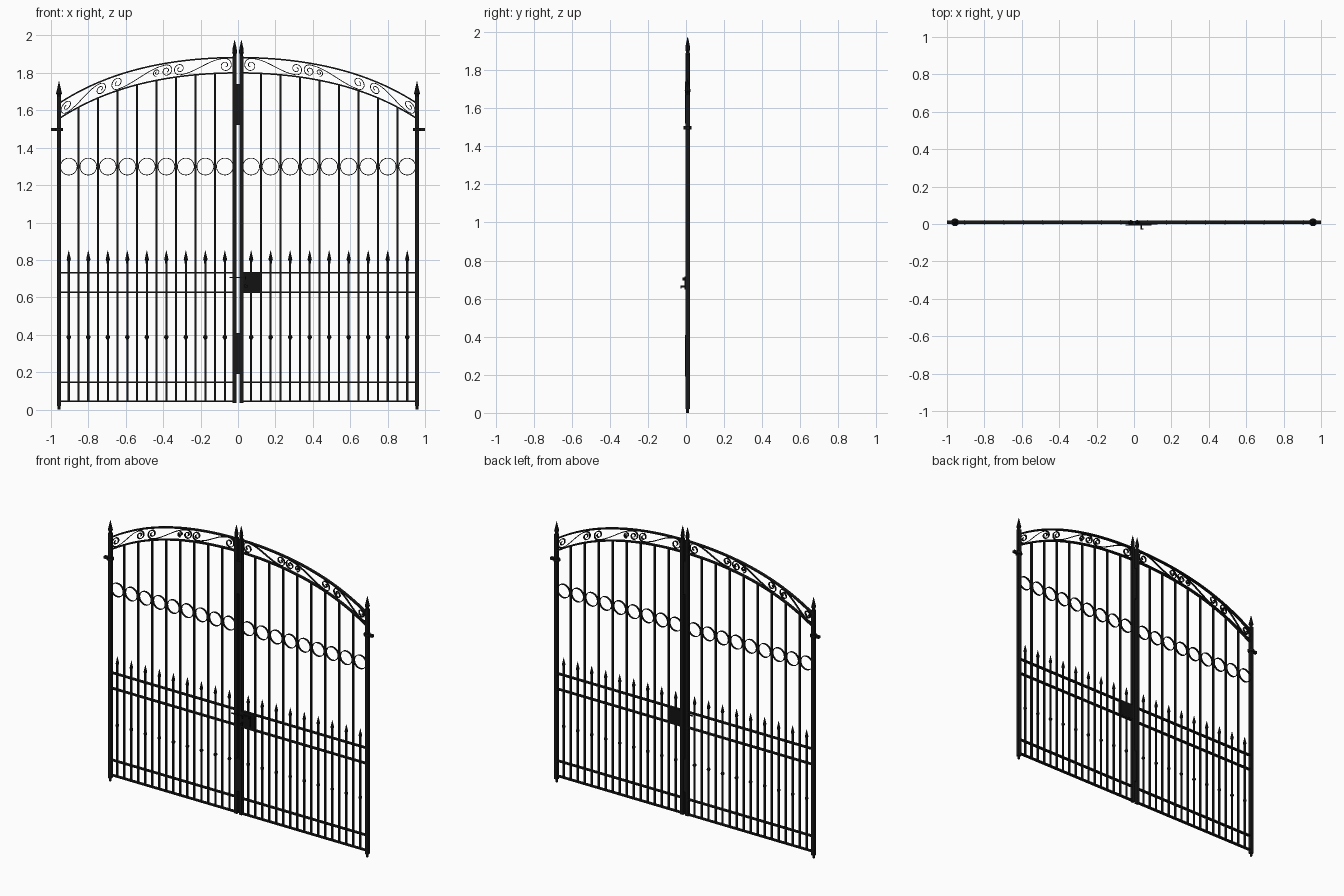
import bpy
import bmesh
from math import sin, cos, pi
from mathutils import Vector, Matrix

if "Cube" in bpy.data.objects:
    bpy.data.objects.remove(bpy.data.objects["Cube"], do_unlink=True)


def material(name, rgb):
    m = bpy.data.materials.new(name)
    m.use_nodes = True
    m.diffuse_color = (*rgb, 1)
    m.node_tree.nodes["Principled BSDF"].inputs["Base Color"].default_value = (*rgb, 1)
    return m


IRON = material("black_iron", (0.009, 0.009, 0.009))
LOCK = material("dark_lock_metal", (0.006, 0.006, 0.006))

Y = 0.009           # plane of the gate
OUT, INN = 0.957, 0.018   # post centres
STEP = (OUT - INN) / 9    # bar spacing
ARCH_TOP, ARCH_LOW = 1.882, 1.80


def finish(name, bm, mat=IRON):
    bmesh.ops.recalc_face_normals(bm, faces=bm.faces)
    me = bpy.data.meshes.new(name)
    bm.to_mesh(me)
    bm.free()
    me.materials.append(mat)
    ob = bpy.data.objects.new(name, me)
    bpy.context.collection.objects.link(ob)


def add_box(bm, centre, size):
    bmesh.ops.create_cube(bm, size=1, matrix=Matrix.Translation(centre) @ Matrix.Diagonal((*size, 1)))


def box(name, centre, size, mat=IRON):
    bm = bmesh.new()
    add_box(bm, centre, size)
    finish(name, bm, mat)


def add_lathe(bm, x, profile, sides=8):
    """Closed turned shape about a vertical axis from (radius, z) pairs."""
    rings = []
    for r, z in profile:
        rings.append([bm.verts.new((x + r * cos(2 * pi * i / sides), Y + r * sin(2 * pi * i / sides), z))
                      for i in range(sides)])
    for a, b in zip(rings, rings[1:]):
        for i in range(sides):
            j = (i + 1) % sides
            bm.faces.new((a[i], a[j], b[j], b[i]))
    bm.faces.new(rings[0])
    bm.faces.new(rings[-1])


def ribbon(name, path, thick, depth, closed=False):
    """Flat strip standing on edge along an (x, z) path."""
    bm = bmesh.new()
    n = len(path)
    rows = []
    for i, (x, z) in enumerate(path):
        a = path[(i - 1) % n] if closed else path[max(i - 1, 0)]
        b = path[(i + 1) % n] if closed else path[min(i + 1, n - 1)]
        t = Vector((b[0] - a[0], b[1] - a[1])).normalized() * thick / 2
        rows.append([bm.verts.new((x - s * t.y, Y + d * depth / 2, z + s * t.x))
                     for s, d in ((1, -1), (1, 1), (-1, 1), (-1, -1))])
    for i in range(n if closed else n - 1):
        a, b = rows[i], rows[(i + 1) % n]
        for k in range(4):
            bm.faces.new((a[k], a[(k + 1) % 4], b[(k + 1) % 4], b[k]))
    if not closed:
        bm.faces.new(rows[0])
        bm.faces.new(rows[-1])
    finish(name, bm)


def arch(x, crown):
    return crown - 0.195 * x ** 2 - 0.079 * x ** 4


def post(name, x, bottom, top, bulge, pin=False):
    bm = bmesh.new()
    shoulder = top - 0.085
    add_box(bm, (x, Y, (bottom + shoulder) / 2), (0.022, 0.022, shoulder - bottom))
    add_lathe(bm, x, [(0.01, shoulder), (0.01, shoulder + 0.01), (bulge, shoulder + 0.02),
                      (0.01, shoulder + 0.045), (0.001, top)])
    if pin:
        add_lathe(bm, x, [(0.008, 0), (0.008, bottom)])
    finish(name, bm)


def spiral(cx, r, flip):
    """Coil from its eye outwards, ending at the top (flip 1) or bottom (flip -1)."""
    pts = []
    for i in range(33):
        u = i / 32
        a = pi / 2 + (1 - u) * 2.9 * pi
        rad = r * (0.22 + 0.78 * u)
        pts.append((cx + flip * rad * cos(a), flip * rad * sin(a)))
    return pts


def scroll(name, side, path):
    """Thin strip bent along the middle of the arched band."""
    mid = (ARCH_TOP + ARCH_LOW) / 2
    ribbon(name, [(side * x, arch(x, mid) + t) for x, t in path], 0.004, 0.012)


def s_curve(x0, x1, r0, r1):
    """Two coils joined by an easing link."""
    first, last = spiral(x0, r0, 1), spiral(x1, r1, -1)[::-1]
    a, b = first[-1], last[0]
    link = []
    for i in range(1, 16):
        u = i / 16
        e = (1 - cos(pi * u)) / 2
        link.append((a[0] + (b[0] - a[0]) * u, a[1] + (b[1] - a[1]) * e))
    return first + link + last


for side, label in ((-1, "right"), (1, "left")):
    # Posts with spear finials
    post(label + "_outer_post", side * OUT, 0.02, 1.755, 0.016, pin=True)
    post(label + "_meeting_post", side * INN, 0.035, 1.975, 0.013)

    # Wall hinge: collar and arm
    bm = bmesh.new()
    add_lathe(bm, side * OUT, [(0.021, 1.488), (0.021, 1.506)], 12)
    add_box(bm, (side * 0.968, Y, 1.497), (0.064, 0.018, 0.017))
    finish(label + "_hinge", bm)

    # Horizontal rails
    for i, z in enumerate((0.043, 0.145, 0.628, 0.732)):
        box(f"{label}_rail_{i + 1}", (side * (OUT + INN) / 2, Y, z), (OUT - INN, 0.02, 0.008))

    # Arched rails
    for part, crown in (("upper", ARCH_TOP), ("lower", ARCH_LOW)):
        xs = [INN + (OUT - INN) * i / 32 for i in range(33)]
        ribbon(f"{label}_{part}_arch", [(side * x, arch(x, crown)) for x in xs], 0.008, 0.02)

    # Tall bars up to the arch
    for i in range(1, 9):
        x = INN + STEP * i
        top = arch(x, ARCH_LOW)
        box(f"{label}_tall_bar_{i}", (side * x, Y, (top + 0.043) / 2), (0.012, 0.011, top - 0.043))

    # Short spear bars and the rings above them
    for i in range(9):
        x = side * (INN + STEP * (i + 0.5))
        bm = bmesh.new()
        add_box(bm, (x, Y, 0.418), (0.011, 0.009, 0.75))
        add_lathe(bm, x, [(0.005, 0.374), (0.0115, 0.383), (0.0115, 0.391), (0.005, 0.4)])
        add_lathe(bm, x, [(0.006, 0.78), (0.006, 0.79), (0.0115, 0.803), (0.007, 0.822), (0.001, 0.85)])
        finish(f"{label}_spear_bar_{i + 1}", bm)
        r = 0.045
        ribbon(f"{label}_ring_{i + 1}",
               [(x + r * cos(pi * k / 14), 1.299 + r * sin(pi * k / 14)) for k in range(28)],
               0.004, 0.012, closed=True)

    # Scrollwork in the arched band
    for i, ends in enumerate(((0.068, 0.312, 0.037, 0.032),
                              (0.382, 0.645, 0.032, 0.034),
                              (0.735, 0.916, 0.031, 0.034))):
        scroll(f"{label}_scroll_{i + 1}", side, s_curve(*ends))
    scroll(label + "_small_curl", side, spiral(0.435, 0.02, -1))

# Stop plates over the joint
box("upper_stop_plate", (0.006, Y - 0.003, 1.63), (0.036, 0.02, 0.22))
box("lower_stop_plate", (-0.005, Y - 0.003, 0.30), (0.042, 0.02, 0.22))

# Lock case with raised front plate and latch bolt
box("lock_case", (0.074, Y, 0.682), (0.102, 0.022, 0.102), LOCK)
box("lock_plate", (0.068, -0.004, 0.682), (0.05, 0.006, 0.07), LOCK)
box("latch_bolt", (0.02, -0.005, 0.706), (0.13, 0.006, 0.007), LOCK)

# Lever handle on the front
bm = bmesh.new()
add_box(bm, (0.04, -0.016, 0.663), (0.008, 0.024, 0.01))
add_box(bm, (0.042, -0.026, 0.66), (0.016, 0.005, 0.014))
add_box(bm, (0.04, -0.011, 0.703), (0.006, 0.014, 0.014))
finish("lever_handle", bm, LOCK)
